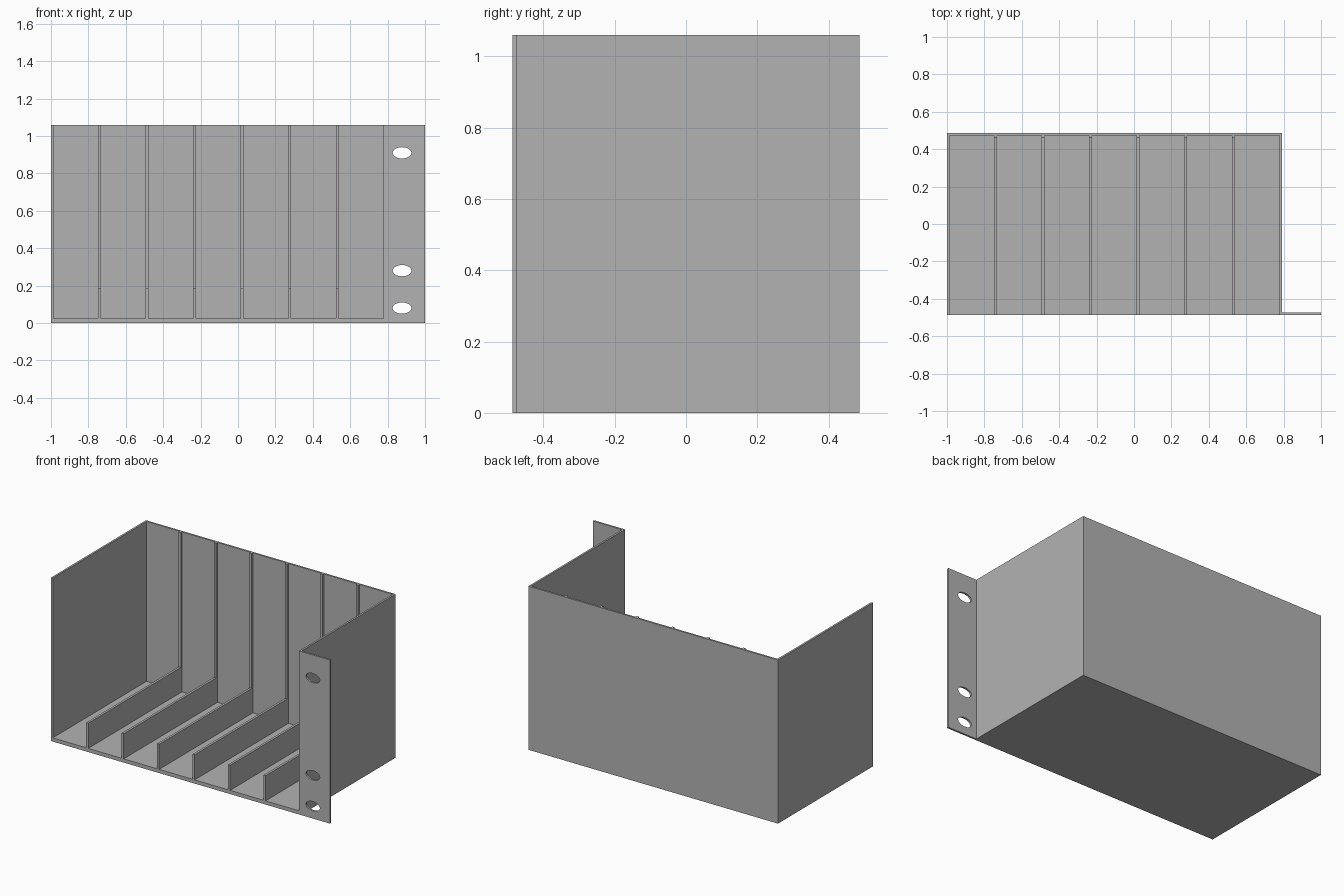
import bpy
import bmesh
from mathutils import Matrix, Vector

if "Cube" in bpy.data.objects:
    bpy.data.objects.remove(bpy.data.objects["Cube"], do_unlink=True)

# Overall sizes
LEFT, RIGHT, EAR_END = -1.0, 0.79, 1.0
FRONT, BACK = -0.486, 0.486
HEIGHT, WALL, FLOOR = 1.06, 0.0125, 0.024
DIVIDER_HEIGHT, DIVIDER_WIDTH, RIB_DEPTH = 0.187, 0.015, 0.0125
COMPARTMENTS = 7

grey = bpy.data.materials.new("plain_grey")
grey.use_nodes = True
grey_colour = (0.45, 0.45, 0.45, 1)
grey.diffuse_color = grey_colour
grey.node_tree.nodes["Principled BSDF"].inputs["Base Color"].default_value = grey_colour


def extrude_profile(name, points, offset):
    """Make a solid by sweeping a closed outline of 3D points along offset."""
    bm = bmesh.new()
    face = bm.faces.new([bm.verts.new(p) for p in points])
    swept = bmesh.ops.extrude_face_region(bm, geom=[face])["geom"]
    verts = [g for g in swept if isinstance(g, bmesh.types.BMVert)]
    bmesh.ops.translate(bm, verts=verts, vec=Vector(offset))
    bmesh.ops.recalc_face_normals(bm, faces=bm.faces)
    mesh = bpy.data.meshes.new(name)
    bm.to_mesh(mesh)
    bm.free()
    mesh.materials.append(grey)
    obj = bpy.data.objects.new(name, mesh)
    bpy.context.collection.objects.link(obj)
    return obj


# Side walls, back wall and mounting ear as one bent sheet
inner_l, inner_r, inner_b = LEFT + WALL, RIGHT - WALL, BACK - WALL
sheet = [(LEFT, FRONT), (inner_l, FRONT), (inner_l, inner_b), (inner_r, inner_b),
         (inner_r, FRONT), (EAR_END, FRONT), (EAR_END, FRONT + WALL),
         (RIGHT, FRONT + WALL), (RIGHT, BACK), (LEFT, BACK)]
walls = extrude_profile("walls_and_ear", [(x, y, 0) for x, y in sheet], (0, 0, HEIGHT))

# Oval mounting holes through the ear
bm = bmesh.new()
for z in (0.08, 0.28, 0.91):
    place = (Matrix.Translation((0.877, FRONT, z)) @ Matrix.Diagonal((0.05, 1, 0.03, 1))
             @ Matrix.Rotation(1.5707963, 4, "X"))
    bmesh.ops.create_cone(bm, cap_ends=True, segments=32, radius1=1, radius2=1,
                          depth=0.1, matrix=place)
bmesh.ops.recalc_face_normals(bm, faces=bm.faces)
cutter_mesh = bpy.data.meshes.new("hole_cutter")
bm.to_mesh(cutter_mesh)
bm.free()
cutter_mesh.materials.append(grey)
cutter = bpy.data.objects.new("hole_cutter", cutter_mesh)
bpy.context.collection.objects.link(cutter)
cutter.hide_render = True
cut = walls.modifiers.new("holes", "BOOLEAN")
cut.operation, cut.solver, cut.object = "DIFFERENCE", "EXACT", cutter
bpy.context.view_layer.objects.active = walls
bpy.ops.object.modifier_apply(modifier=cut.name)
bpy.data.objects.remove(cutter, do_unlink=True)

# Floor fitted between the walls
extrude_profile("floor", [(inner_l, FRONT, 0), (inner_r, FRONT, 0),
                          (inner_r, inner_b, 0), (inner_l, inner_b, 0)], (0, 0, FLOOR))

# Dividers: a low fin along the floor turning up into a shallow rib on the back wall
rib_y = inner_b - RIB_DEPTH
fin = [(FRONT, FLOOR), (inner_b, FLOOR), (inner_b, HEIGHT), (rib_y, HEIGHT),
       (rib_y, DIVIDER_HEIGHT), (FRONT, DIVIDER_HEIGHT)]
pitch = (inner_r - inner_l + DIVIDER_WIDTH) / COMPARTMENTS
for i in range(1, COMPARTMENTS):
    x = inner_l + i * pitch - DIVIDER_WIDTH
    extrude_profile(f"divider_{i}", [(x, y, z) for y, z in fin], (DIVIDER_WIDTH, 0, 0))
